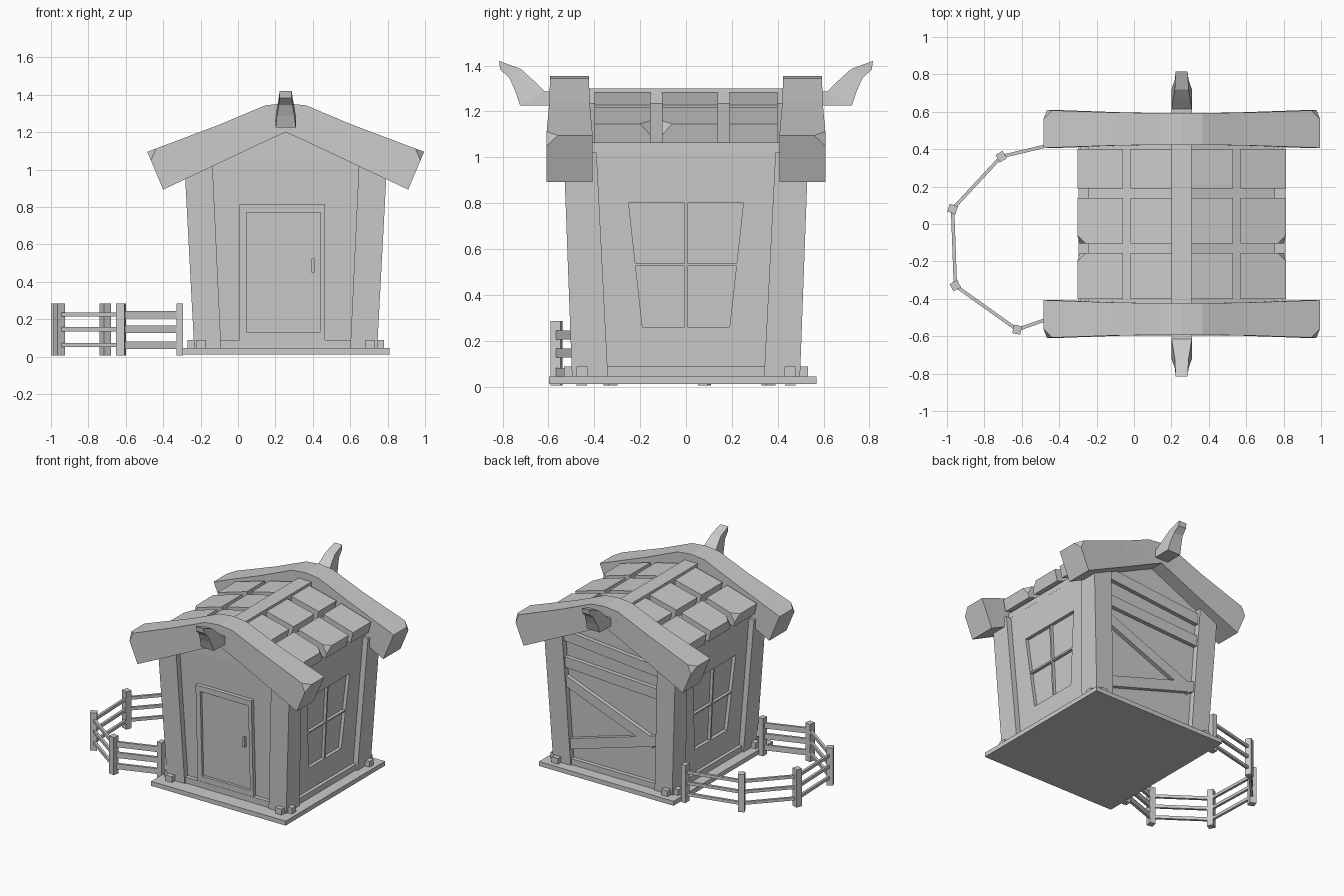
import bpy, bmesh
from mathutils import Vector

if "Cube" in bpy.data.objects:
    bpy.data.objects.remove(bpy.data.objects["Cube"])

CX = 0.255  # house centre line


def finish(name, bm):
    bmesh.ops.recalc_face_normals(bm, faces=bm.faces)
    me = bpy.data.meshes.new(name)
    bm.to_mesh(me)
    bm.free()
    ob = bpy.data.objects.new(name, me)
    bpy.context.collection.objects.link(ob)
    return ob


def hull(name, pts):
    bm = bmesh.new()
    for p in pts:
        bm.verts.new(p)
    bmesh.ops.convex_hull(bm, input=bm.verts[:])
    bmesh.ops.dissolve_limit(bm, angle_limit=0.01, verts=bm.verts[:], edges=bm.edges[:])
    return finish(name, bm)


def box(name, x0, x1, y0, y1, z0, z1):
    return hull(name, [(x, y, z) for x in (x0, x1) for y in (y0, y1) for z in (z0, z1)])


def loft(name, rings):
    bm = bmesh.new()
    vs = [[bm.verts.new(p) for p in r] for r in rings]
    n = len(vs[0])
    for a, b in zip(vs, vs[1:]):
        for i in range(n):
            bm.faces.new((a[i], a[(i + 1) % n], b[(i + 1) % n], b[i]))
    bm.faces.new(vs[0])
    bm.faces.new(vs[-1])
    return finish(name, bm)


# walls lean outward: half widths at height z
def wx(z): return 0.45 + 0.05 * (z - 0.04)
def wy(z): return 0.455 + 0.035 * (z - 0.04)


def on_wall(face, u, z, d):
    if face in ("front", "back"):
        return (u, (wy(z) + d) * (1 if face == "back" else -1), z)
    return (CX + (wx(z) + d) * (1 if face == "right" else -1), u, z)


def panel(name, face, quad, d0, d1):
    return hull(name, [on_wall(face, u, z, d) for u, z in quad for d in (d0, d1)])


def rect(u0, u1, z0, z1):
    return [(u0, z0), (u1, z0), (u1, z1), (u0, z1)]


# floor plate and wall body
box("floor_plate", -0.297, 0.81, -0.597, 0.57, 0.012, 0.045)
pts = [(CX + sx * wx(z), sy * wy(z), z) for sx in (-1, 1) for sy in (-1, 1) for z in (0.04, 1.04)]
pts += [(CX, sy * wy(1.04), 1.225) for sy in (-1, 1)]
walls = hull("walls", pts)

# windows recessed in both side walls, with cross bars
for side in ("left", "right"):
    quad = [(-0.19, 0.26), (0.19, 0.26), (0.25, 0.8), (-0.25, 0.8)]
    cut = panel("window_cutter_" + side, side, quad, -0.025, 0.05)
    cut.hide_render = True
    cut.hide_viewport = True
    m = walls.modifiers.new("window_" + side, "BOOLEAN")
    m.object, m.operation, m.solver = cut, "DIFFERENCE", "EXACT"
    panel("window_bar_upright_" + side, side, rect(-0.006, 0.006, 0.26, 0.8), -0.03, -0.003)
    panel("window_bar_across_" + side, side, rect(-0.22, 0.22, 0.525, 0.537), -0.03, -0.003)
    panel("side_sill_" + side, side, rect(-0.36, 0.36, 0.04, 0.09), -0.02, 0.025)

# corner posts with peg blocks at their feet
for sx in (-1, 1):
    for sy in (-1, 1):
        hull("corner_post", [(CX + sx * x, sy * y, z)
                             for xs, ys, z in (((0.345, 0.489), (0.34, 0.497), 0.04),
                                               ((0.391, 0.541), (0.39, 0.533), 1.02))
                             for x in xs for y in ys])
        xs = sorted((CX + sx * 0.425, CX + sx * 0.478))
        ys = sorted((sy * 0.48, sy * 0.533))
        box("peg_block", *xs, *ys, 0.04, 0.088)
        xs = sorted((CX + sx * 0.47, CX + sx * 0.525))
        ys = sorted((sy * 0.43, sy * 0.478))
        box("peg_block", *xs, *ys, 0.04, 0.088)
for face in ("front", "back"):
    panel("sill_" + face, face, rect(-0.1, 0.61, 0.04, 0.09), -0.02, 0.03)

# door, frame and handle
panel("door", "front", rect(0.04, 0.445, 0.125, 0.775), -0.02, 0.008)
for r in ((0.008, 0.045, 0.085, 0.813), (0.44, 0.466, 0.085, 0.813),
          (0.045, 0.44, 0.77, 0.813), (0.045, 0.44, 0.085, 0.132)):
    panel("door_frame", "front", rect(*r), -0.02, 0.028)
panel("door_handle", "front", rect(0.392, 0.408, 0.45, 0.525), 0.02, 0.035)
for z in (0.46, 0.505):
    panel("handle_mount", "front", rect(0.394, 0.406, z, z + 0.012), 0.0, 0.025)

# timber bracing on the back wall
for x0, z0, x1, z1 in ((0.64, 1.01, -0.13, 0.94), (0.64, 0.81, -0.13, 0.77),
                       (0.64, 0.67, -0.07, 0.39), (0.64, 0.19, -0.13, 0.42)):
    h = 0.04
    panel("back_brace", "back", [(x0, z0 - h), (x1, z1 - h), (x1, z1 + h), (x0, z0 + h)], -0.02, 0.03)

# roof slabs, ridge beam and tiles
for s in (-1, 1):
    hull("roof_slab", [(CX + s * x, y, z) for y in (-0.43, 0.43)
                       for x, z in ((0, 1.255), (0, 1.2), (0.5, 1.065), (0.5, 1.025))])
box("ridge_beam", 0.2, 0.308, -0.45, 0.45, 1.2, 1.3)
for s in (-1, 1):
    for row, (y0, y1) in enumerate(((-0.4, -0.155), (-0.105, 0.14), (0.19, 0.4))):
        for name, xa, za, xb, zb in (("upper_tile", 0.05, 1.282, 0.275, 1.228),
                                     ("lower_tile", 0.315, 1.218, 0.558, 1.146)):
            t = 0.083
            pts = [(xa, y, z) for y in (y0, y1) for z in (za, za - t)]
            pts += [(xb - 0.02, y, zb - t) for y in (y0, y1)]
            # one broken outer corner on the lower tiles of the first two rows
            chip = y1 if row == 0 else y0 if row == 1 else None
            for y in (y0, y1):
                if name == "lower_tile" and y == chip:
                    d = 0.045 if y == y0 else -0.045
                    pts += [(xb - 0.045, y, zb + 0.013), (xb, y + d, zb), (xb - 0.012, y, zb - 0.05)]
                else:
                    pts.append((xb, y, zb))
            hull(name, [(CX + s * x, y, z) for x, y, z in pts])

# curved gable boards: half profile (top x, z, bottom x, z, half thickness)
half = [(0.74, 1.095, 0.655, 0.893, 0.101), (0.355, 1.24, 0.29, 1.065, 0.088),
        (0.11, 1.343, 0.1, 1.155, 0.085), (0, 1.355, 0, 1.2, 0.085)]
stations = [(-a, b, -c, d, h) for a, b, c, d, h in half] + half[-2::-1]
for sy, label in ((-1, "front"), (1, "back")):
    yc = sy * 0.508
    board = loft("gable_board_" + label,
                 [[(CX + a, yc - h, b), (CX + a, yc + h, b), (CX + c, yc + h, d), (CX + c, yc - h, d)]
                  for a, b, c, d, h in stations])
    # chipped outer top corners
    bm = bmesh.new()
    bm.from_mesh(board.data)
    tips = [v for v in bm.verts if abs(v.co.x - CX) > 0.73 and abs(v.co.y) > 0.55]
    bmesh.ops.bevel(bm, geom=tips, offset=0.05, affect="VERTICES", segments=1)
    bm.to_mesh(board.data)
    bm.free()

    # upturned ridge horn: top y, z, bottom y, z, half width
    horn = [(0.55, 1.285, 0.55, 1.225, 0.055), (0.615, 1.287, 0.723, 1.225, 0.054),
            (0.665, 1.335, 0.745, 1.29, 0.046), (0.72, 1.385, 0.77, 1.345, 0.037),
            (0.815, 1.42, 0.81, 1.383, 0.032)]
    loft("ridge_horn_" + label,
         [[(CX - w, sy * a, b), (CX + w, sy * a, b), (CX + w, sy * c, d), (CX - w, sy * c, d)]
          for a, b, c, d, w in horn])

# fence: posts turned along the path, three rails per span
path = [Vector(p) for p in ((-0.312, 0.455), (-0.71, 0.36), (-0.97, 0.08),
                            (-0.955, -0.33), (-0.625, -0.565), (-0.312, -0.455))]


def bar(name, a, b, t, z0, z1):
    d = (b - a).normalized()
    n = Vector((-d.y, d.x)) * t
    return hull(name, [(*(p + n * k), z) for p in (a, b) for k in (-1, 1) for z in (z0, z1)])


for i, p in enumerate(path):
    if i in (0, 5):
        d = Vector((1, 0))
    else:
        d = (path[i + 1] - path[i - 1]).normalized()
    r = 0.018 if i in (0, 5) else 0.022
    bar("fence_post", p - d * r, p + d * r, 0.023, 0.005, 0.285)
for i, (a, b) in enumerate(zip(path, path[1:])):
    rail = 0.02 if i == 4 else 0.011
    for z in (0.062, 0.146, 0.225):
        bar("fence_rail", a, b, 0.009, z - rail, z + rail)
